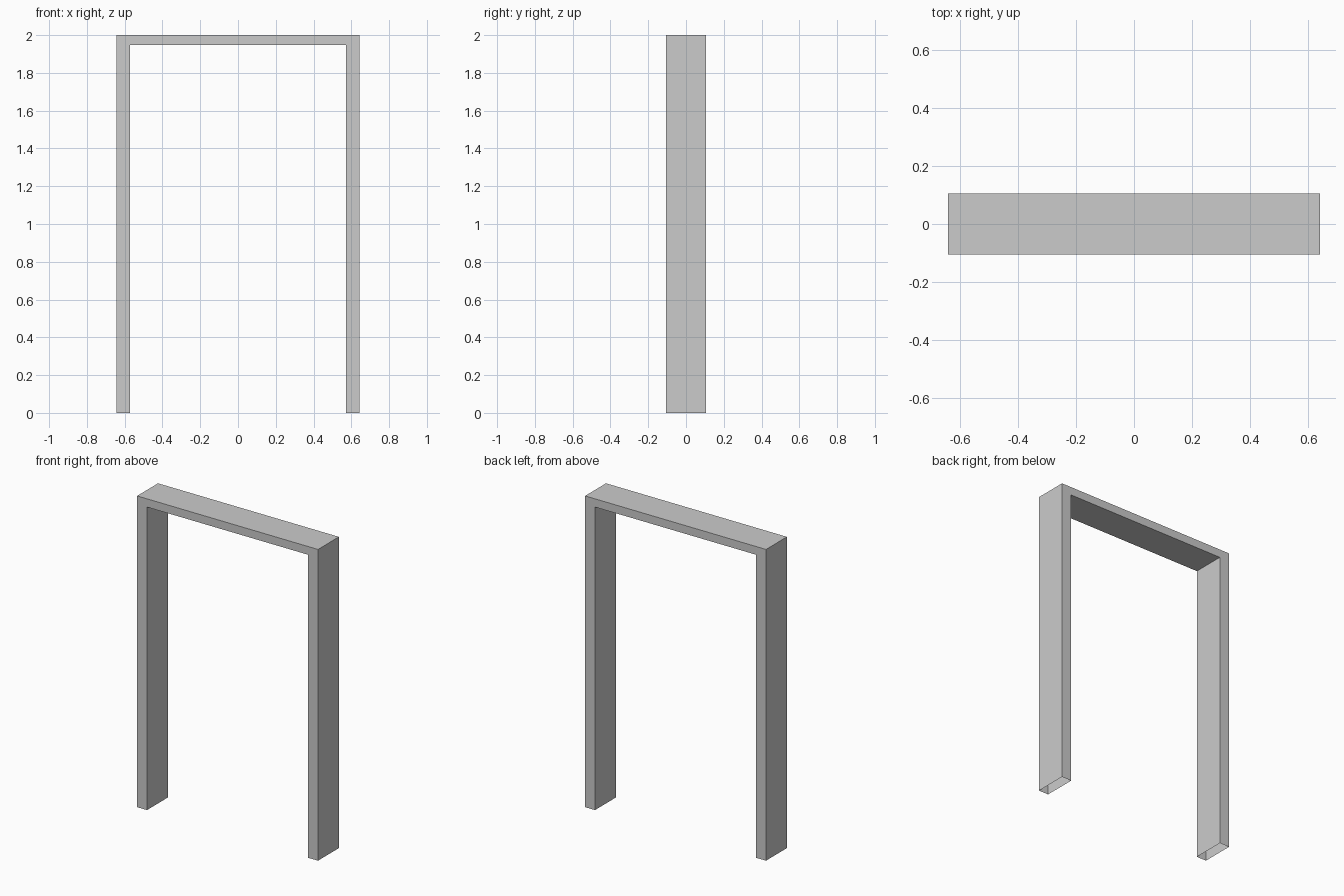
import bpy
import bmesh
from mathutils import Vector

if "Cube" in bpy.data.objects:
    bpy.data.objects.remove(bpy.data.objects["Cube"])

OUTER, INNER = 0.643, 0.573      # half widths of the frame and the opening
DEPTH = 0.106                    # half depth
TOP, HEAD = 2.0, 1.947           # outer height, underside of the head

# Door frame: arch-shaped profile on the front plane, extruded to the back
right_half = [(INNER, HEAD), (INNER, 0), (OUTER, 0), (OUTER, TOP)]
profile = right_half + [(-x, z) for x, z in reversed(right_half)]

bm = bmesh.new()
front = bm.faces.new([bm.verts.new((x, -DEPTH, z)) for x, z in profile])
ext = bmesh.ops.extrude_face_region(bm, geom=[front], use_keep_orig=True)
new_verts = [g for g in ext["geom"] if isinstance(g, bmesh.types.BMVert)]
bmesh.ops.translate(bm, verts=new_verts, vec=Vector((0, 2 * DEPTH, 0)))
bmesh.ops.recalc_face_normals(bm, faces=bm.faces)

# The feet of both jambs are open
feet = [f for f in bm.faces if all(abs(v.co.z) < 1e-5 for v in f.verts)]
bmesh.ops.delete(bm, geom=feet, context='FACES_ONLY')

mesh = bpy.data.meshes.new("door_frame")
bm.to_mesh(mesh)
bm.free()
bpy.context.collection.objects.link(bpy.data.objects.new("door_frame", mesh))
